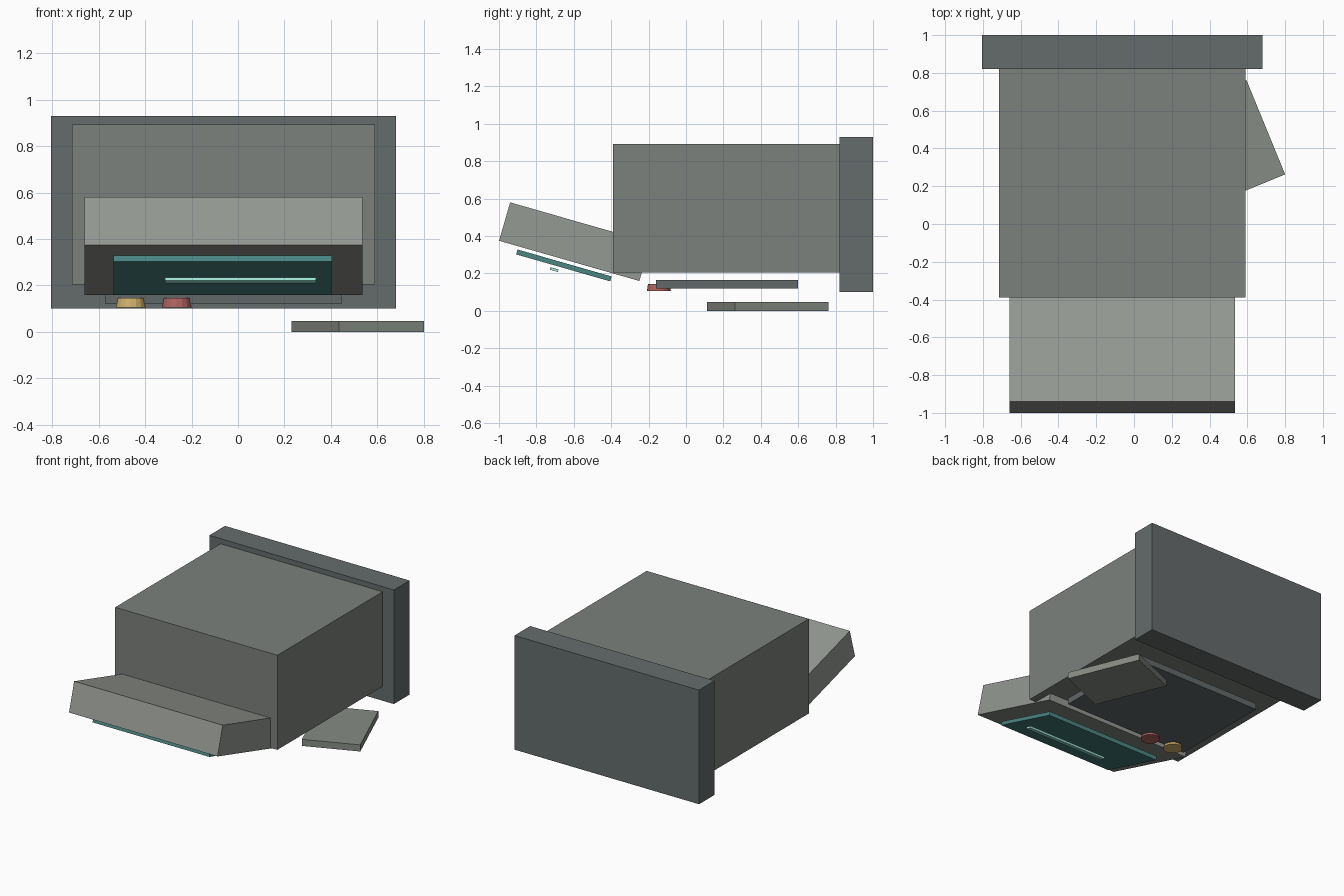
import bpy
from math import radians

if "Cube" in bpy.data.objects:
    bpy.data.objects.remove(bpy.data.objects["Cube"])

TILT = radians(-16)


def finish(obj, name, color):
    obj.name = name
    if color:
        mat = bpy.data.materials.new(name + "_colour")
        mat.diffuse_color = (*color, 1)
        mat.use_nodes = True
        mat.node_tree.nodes["Principled BSDF"].inputs["Base Color"].default_value = mat.diffuse_color
        obj.data.materials.append(mat)
    return obj


def box(name, center, size, rot=(0, 0, 0), color=None):
    bpy.ops.mesh.primitive_cube_add(size=1, location=center, rotation=rot)
    obj = bpy.context.object
    obj.scale = size
    bpy.ops.object.transform_apply(location=False, rotation=False, scale=True)
    return finish(obj, name, color)


def span(name, x, y, z, color=None):
    pairs = (x, y, z)
    return box(name, [(a + b) / 2 for a, b in pairs],
               [b - a for a, b in pairs], color=color)


def button(name, x, color):
    bpy.ops.mesh.primitive_cone_add(vertices=16, radius1=0.064, radius2=0.058,
                                    depth=0.04, location=(x, -0.145, 0.125))
    return finish(bpy.context.object, name, color)


# Main housing and wall plate behind it
span("main_housing", (-0.715, 0.59), (-0.39, 0.82), (0.205, 0.893), (0.20, 0.22, 0.20))
span("back_plate", (-0.805, 0.68), (0.82, 1.0), (0.10, 0.93), (0.13, 0.15, 0.15))

# Tilted front hood with display and glowing bar beneath it
box("front_hood", (-0.0625, -0.595, 0.37), (1.195, 0.78, 0.2136), (TILT, 0, 0), (0.30, 0.32, 0.29))
box("display_panel", (-0.065, -0.653, 0.243), (0.94, 0.523, 0.027), (TILT, 0, 0), (0.07, 0.24, 0.23))
box("display_bar", (0.01, -0.705, 0.221), (0.65, 0.045, 0.014), (TILT, 0, 0), (0.35, 0.80, 0.70))

# Underside panel and buttons
span("underside_panel", (-0.57, 0.445), (-0.16, 0.60), (0.12, 0.165), (0.12, 0.14, 0.14))
button("yellow_button", -0.462, (0.65, 0.45, 0.15))
button("red_button", -0.264, (0.42, 0.13, 0.12))

# Loose slab lying on the ground
box("loose_slab", (0.515, 0.4375, 0.024), (0.395, 0.54, 0.048), (0, 0, radians(22.3)), (0.24, 0.26, 0.23))
